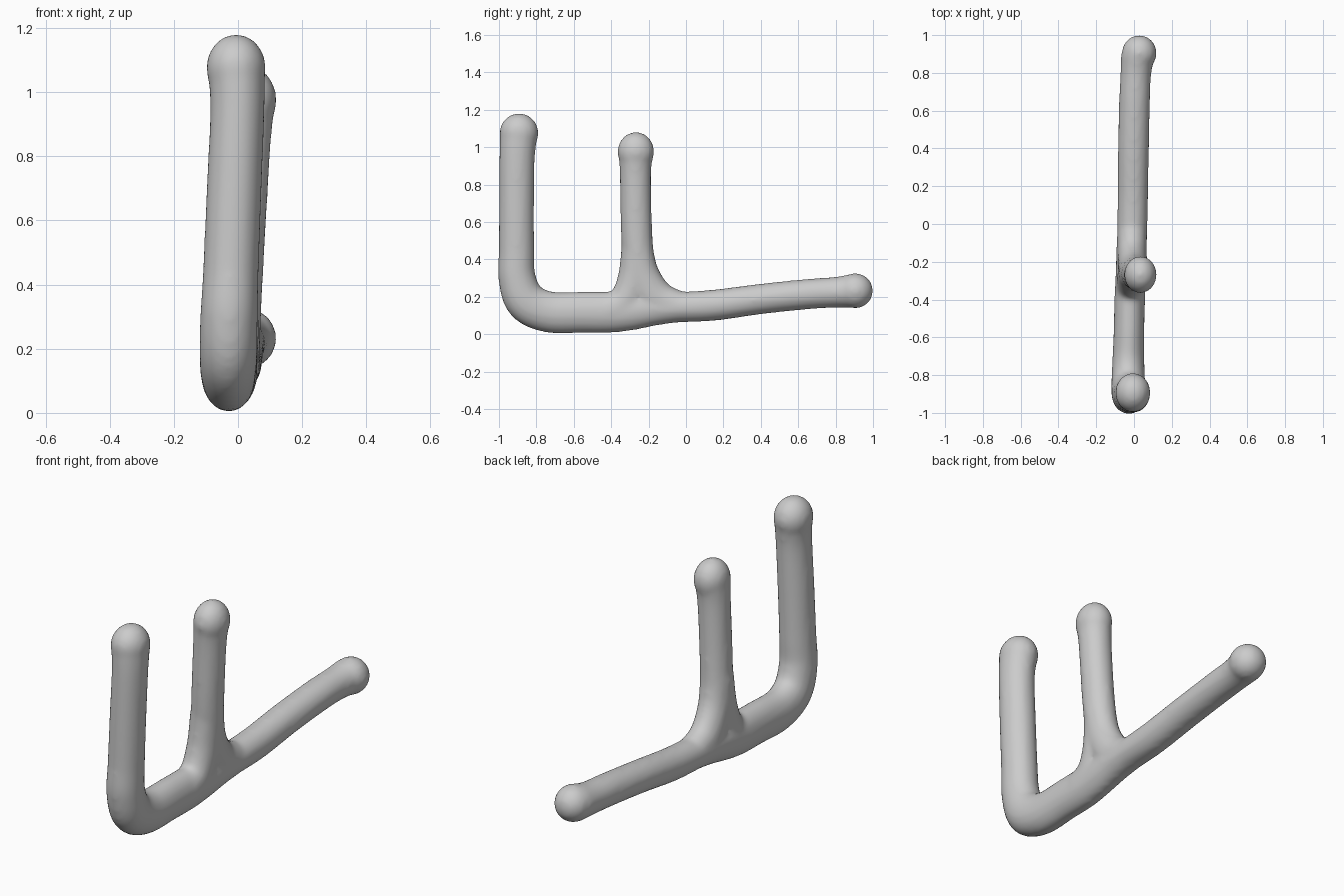
import bpy, bmesh, math
from mathutils import Vector, Matrix

if "Cube" in bpy.data.objects:
    bpy.data.objects.remove(bpy.data.objects["Cube"])

SIDES = 32
bm = bmesh.new()
X = Vector((1, 0, 0))


def catmull(a, b, c, d, t):
    return 0.5 * (2*b + (c - a)*t + (2*a - 5*b + 4*c - d)*t*t + (3*b - a - 3*c + d)*t**3)


def tube(points, steps=8):
    """Sweep an ellipse along points (x, y, z, radius in the yz plane, radius along x)."""
    p = [points[0]] + points + [points[-1]]
    path = []
    for i in range(len(points) - 1):
        for s in range(steps):
            path.append([catmull(*(p[i+k][j] for k in range(4)), s/steps) for j in range(5)])
    path.append(list(points[-1]))
    rings = []
    for i, (x, y, z, r, rx) in enumerate(path):
        a, b = path[max(i-1, 0)], path[min(i+1, len(path)-1)]
        n = Vector((0, b[1]-a[1], b[2]-a[2])).normalized().cross(X)
        c = Vector((x, y, z))
        rings.append([bm.verts.new(c + n*r*math.cos(u) + X*rx*math.sin(u))
                      for u in (2*math.pi*k/SIDES for k in range(SIDES))])
    for r0, r1 in zip(rings, rings[1:]):
        for k in range(SIDES):
            m = (k+1) % SIDES
            bm.faces.new((r0[k], r0[m], r1[m], r1[k]))
    bm.faces.new(rings[0][::-1])
    bm.faces.new(rings[-1])


def ball(center, radii):
    bmesh.ops.create_icosphere(bm, subdivisions=4, radius=1,
                               matrix=Matrix.Translation(center) @ Matrix.Diagonal((*radii, 1)))


# Outer post bending into the base
tube([(-.006, -.893, 1.08, .102, .091), (-.002, -.903, .95, .095, .085),
      (-.012, -.906, .7, .094, .086), (-.022, -.906, .45, .095, .087),
      (-.028, -.903, .3, .1, .09), (-.03, -.854, .175, .11, .09),
      (-.03, -.73, .118, .11, .085), (-.026, -.55, .117, .11, .081),
      (-.023, -.4, .118, .11, .081), (-.018, -.28, .128, .105, .08),
      (-.014, -.17, .138, .093, .08), (-.01, -.06, .143, .082, .08)])
# Arm reaching back
tube([(-.016, -.2, .138, .09, .08), (-.01, -.05, .144, .082, .08), (-.006, .15, .155, .083, .081),
      (-.003, .4, .188, .081, .082), (.003, .65, .214, .081, .082),
      (.01, .8, .224, .082, .082), (.023, .9, .232, .092, .092)])
# Inner post with a fillet sweeping into the arm
tube([(.034, -.268, .98, .096, .085), (.024, -.27, .86, .084, .08), (.01, -.266, .6, .084, .078),
      (.0, -.255, .42, .086, .078), (-.006, -.225, .29, .096, .078),
      (-.01, -.15, .185, .1, .078), (-.01, -.03, .145, .083, .078)])
tube([(0, -.262, .48, .083, .078), (-.01, -.275, .3, .09, .078), (-.016, -.33, .17, .09, .078),
      (-.02, -.42, .12, .1, .08)])
# Rounded tips
ball((-.006, -.893, 1.075), (.093, .104, .106))
ball((.034, -.268, .975), (.086, .098, .106))
ball((.028, .905, .232), (.092, .095, .094))

bmesh.ops.recalc_face_normals(bm, faces=bm.faces)
me = bpy.data.meshes.new("branch_body")
bm.to_mesh(me)
bm.free()
ob = bpy.data.objects.new("branch_body", me)
bpy.context.collection.objects.link(ob)

# Fuse the limbs and soften the joints
rm = ob.modifiers.new("fuse", 'REMESH')
rm.mode = 'VOXEL'
rm.voxel_size = .013
rm.use_smooth_shade = True
sm = ob.modifiers.new("soften", 'SMOOTH')
sm.factor = .5
sm.iterations = 10
